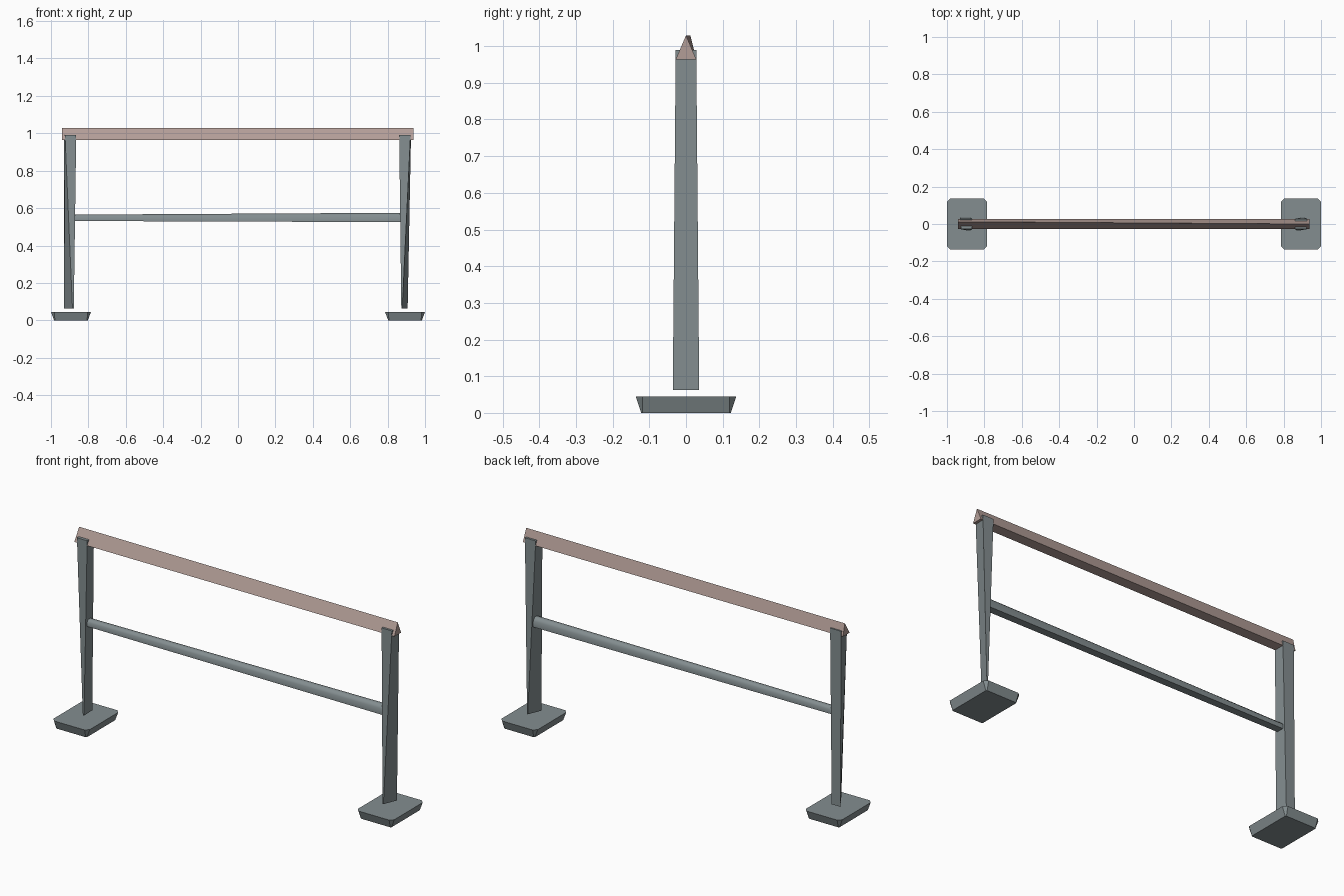
import bpy
import bmesh

default = bpy.data.objects.get("Cube")
if default:
    bpy.data.objects.remove(default)


def material(name, rgb):
    mat = bpy.data.materials.new(name)
    mat.use_nodes = True
    mat.diffuse_color = (*rgb, 1)
    mat.node_tree.nodes["Principled BSDF"].inputs["Base Color"].default_value = (*rgb, 1)
    return mat


STEEL = material("grey steel", (0.23, 0.27, 0.28))
WOOD = material("pale pink wood", (0.45, 0.34, 0.31))


def loft(name, start, end, mat, smooth=False):
    """Closed solid between two matching cross-sections."""
    bm = bmesh.new()
    a = [bm.verts.new(p) for p in start]
    b = [bm.verts.new(p) for p in end]
    bm.faces.new(a[::-1])
    bm.faces.new(b)
    for i in range(len(a)):
        j = (i + 1) % len(a)
        bm.faces.new((a[i], a[j], b[j], b[i]))
    bmesh.ops.recalc_face_normals(bm, faces=bm.faces)
    mesh = bpy.data.meshes.new(name)
    bm.to_mesh(mesh)
    bm.free()
    mesh.materials.append(mat)
    obj = bpy.data.objects.new(name, mesh)
    bpy.context.collection.objects.link(obj)
    if smooth:
        bpy.ops.object.select_all(action="DESELECT")
        obj.select_set(True)
        bpy.context.view_layer.objects.active = obj
        bpy.ops.object.shade_smooth_by_angle(angle=1.0)
    return obj


def foot_outline(cx, hx, hy, cut, z):
    """Rectangle with cut corners."""
    pts = []
    for sx, sy in ((1, 1), (-1, 1), (-1, -1), (1, -1)):
        side = (cx + sx * hx, sy * (hy - cut), z)
        edge = (cx + sx * (hx - cut), sy * hy, z)
        pts += [side, edge] if sx * sy > 0 else [edge, side]
    return pts


def leg_section(xs, hy, z):
    """Four corners: front left, front right, back right, back left."""
    return [(x, y, z) for x, y in zip(xs, (-hy, -hy, hy, hy))]


# Feet: shallow pads that widen upward
for label, cx in (("right", -0.893), ("left", 0.893)):
    loft(f"{label}_foot", foot_outline(cx, 0.09, 0.122, 0.004, 0),
         foot_outline(cx, 0.107, 0.137, 0.018, 0.045), STEEL)

# Legs: roughly hewn, twisting into a thin section above the feet
LEGS = {
    "right_leg": ((-0.885, -0.878, -0.88, -0.93), (-0.925, -0.865, -0.865, -0.93)),
    "left_leg": ((0.873, 0.878, 0.907, 0.903), (0.862, 0.922, 0.925, 0.862)),
}
for name, (low, high) in LEGS.items():
    loft(name, leg_section(low, 0.036, 0.063), leg_section(high, 0.028, 0.99), STEEL)

# Crossbar: flat underside, rounded top, slightly thicker toward one end
BAR = ((-0.02, -0.5), (0.02, -0.5), (0.021, 0.15), (0.009, 0.5), (-0.009, 0.5), (-0.021, 0.15))


def bar_section(x, z, height):
    return [(x, y, z + h * height) for y, h in BAR]


loft("crossbar", bar_section(-0.89, 0.548, 0.034), bar_section(0.89, 0.55, 0.05), STEEL, True)


# Top rail: triangular beam whose ridge wanders sideways
def rail_section(x, ridge):
    return [(x, -0.028, 0.964), (x, 0.028, 0.964), (x, ridge, 1.029)]


loft("top_rail", rail_section(-0.94, 0.012), rail_section(0.937, 0), WOOD)
